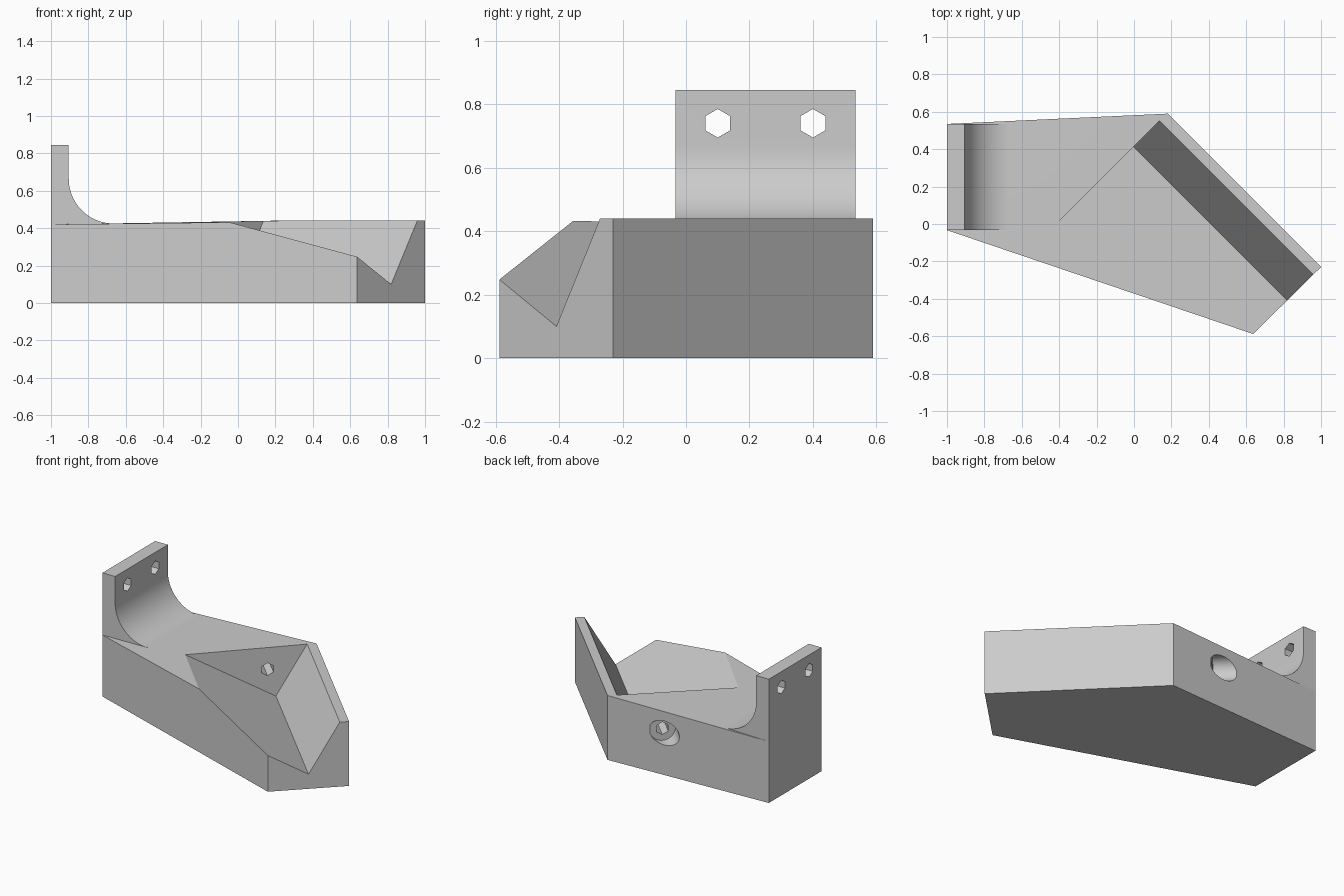
import bpy, bmesh
from math import sin, cos, pi, radians, sqrt
from mathutils import Matrix, Vector

cube = bpy.data.objects.get("Cube")
if cube:
    bpy.data.objects.remove(cube, do_unlink=True)

# One plain grey material
grey = bpy.data.materials.new("plain_grey")
grey.use_nodes = True
colour = (0.6, 0.6, 0.6, 1)
grey.diffuse_color = colour
grey.node_tree.nodes["Principled BSDF"].inputs["Base Color"].default_value = colour


def finish(name, bm):
    bmesh.ops.recalc_face_normals(bm, faces=bm.faces)
    mesh = bpy.data.meshes.new(name)
    bm.to_mesh(mesh)
    bm.free()
    mesh.materials.append(grey)
    obj = bpy.data.objects.new(name, mesh)
    bpy.context.collection.objects.link(obj)
    return obj


def prism(name, profile, turn, start, end):
    """Extrude an upright profile along the horizontal normal of its plane."""
    frame = Matrix.Rotation(radians(turn), 4, 'Z') @ Matrix.Rotation(pi / 2, 4, 'X')
    bm = bmesh.new()
    face = bm.faces.new([bm.verts.new(frame @ Vector((u, v, start))) for u, v in profile])
    new = bmesh.ops.extrude_face_region(bm, geom=[face])["geom"]
    shift = frame @ Vector((0, 0, end - start))
    bmesh.ops.translate(bm, vec=shift, verts=[g for g in new if isinstance(g, bmesh.types.BMVert)])
    return finish(name, bm)


def ring(u, v, radius, sides):
    return [(u + radius * sin(2 * pi * i / sides), v + radius * cos(2 * pi * i / sides))
            for i in range(sides)]


def activate(obj):
    bpy.ops.object.select_all(action='DESELECT')
    obj.select_set(True)
    bpy.context.view_layer.objects.active = obj


def cut(obj, cutter):
    cutter.hide_render = True
    activate(obj)
    mod = obj.modifiers.new("cut", 'BOOLEAN')
    mod.operation = 'DIFFERENCE'
    mod.solver = 'EXACT'
    mod.object = cutter
    bpy.ops.object.modifier_apply(modifier=mod.name)
    bpy.data.objects.remove(cutter, do_unlink=True)


# Base block: five-sided, its top falling slightly towards the plate end
outline = [(-1, -0.033), (0.637, -0.588), (1, -0.23), (0.18, 0.59), (-1, 0.535)]
bm = bmesh.new()
for x, y in outline:
    bm.verts.new((x, y, 0))
    bm.verts.new((x, y, 0.42 if x == -1 else 0.44))
bmesh.ops.convex_hull(bm, input=bm.verts)
base = finish("base_block", bm)

# Right-angled V groove running diagonally out of the end face
foot, floor, rise = 0.29, 0.1, 0.5
groove = [(foot, floor), (foot + rise / sqrt(3), floor + rise), (foot - rise * sqrt(3), floor + rise)]
cut(base, prism("groove_cutter", groove, 45, -0.293, 1.5))

# Screw hole through the groove's end wall, with a round counterbore at the back
cut(base, prism("screw_cutter", ring(0.237, 0.287, 0.043, 6), 45, -1.2, 0))
cut(base, prism("counterbore_cutter", ring(0.237, 0.287, 0.082, 48), 45, -1.2, -0.5))

# Upright mounting plate with a filleted foot
radius, segments = 0.24, 24
profile = [(-0.665, 0.41), (-1, 0.41), (-1, 0.845), (-0.905, 0.845)]
for i in range(segments + 1):
    a = pi / 2 * i / segments
    profile.append((-0.665 - radius * cos(a), 0.665 - radius * sin(a)))
plate = prism("mounting_plate", profile, 0, -0.535, 0.033)
for y in (0.1, 0.4):
    cut(plate, prism("plate_hole_cutter", ring(y, 0.74, 0.045, 6), 90, -1.2, -0.8))

for obj in (base, plate):
    activate(obj)
    bpy.ops.object.shade_smooth_by_angle(angle=radians(20))
